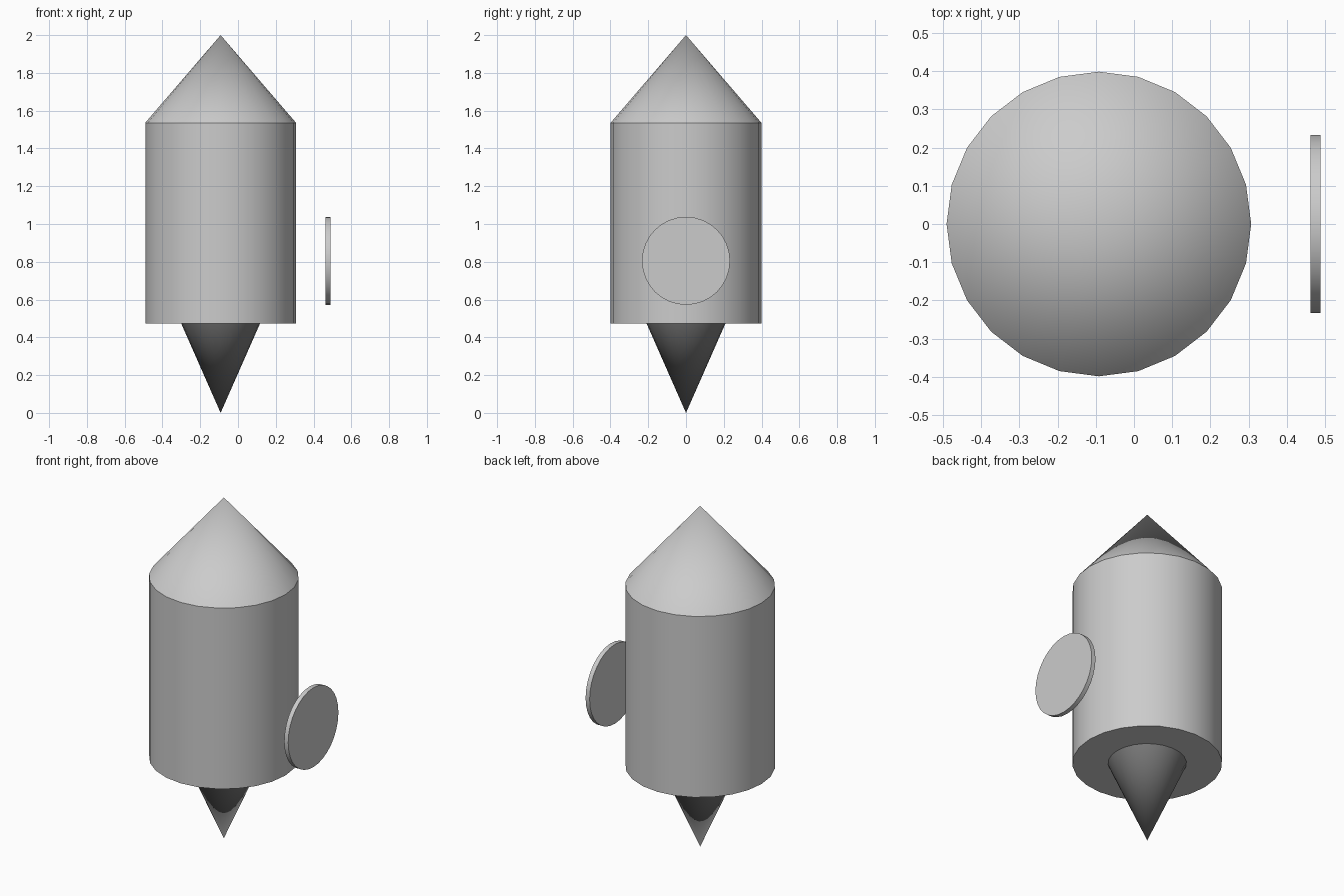
import bpy, math

if "Cube" in bpy.data.objects:
    bpy.data.objects.remove(bpy.data.objects["Cube"])

CX = -0.092   # axis of the main body


def lathe_part(name, r_bottom, r_top, z0, z1, sides=24):
    """Vertical cylinder or cone on the body axis."""
    bpy.ops.mesh.primitive_cone_add(vertices=sides, radius1=r_bottom, radius2=r_top,
                                    depth=z1 - z0, location=(CX, 0, (z0 + z1) / 2))
    return finish(name)


def finish(name):
    ob = bpy.context.object
    ob.name = ob.data.name = name
    bpy.ops.object.shade_smooth_by_angle(angle=math.radians(30))
    return ob


# Main body and pointed nose
lathe_part("body", 0.399, 0.399, 0.474, 1.536)
lathe_part("nose_cone", 0.399, 0, 1.536, 2.0)

# Dark spike under the body
spike = lathe_part("bottom_spike", 0, 0.209, 0.0, 0.474)
dark = bpy.data.materials.new("dark_grey")
dark.diffuse_color = (0.2, 0.2, 0.2, 1)
dark.use_nodes = True
dark.node_tree.nodes["Principled BSDF"].inputs["Base Color"].default_value = dark.diffuse_color
spike.data.materials.append(dark)

# Thin disc floating beside the body, facing +x
bpy.ops.mesh.primitive_cylinder_add(vertices=32, radius=0.233, depth=0.026,
                                    location=(0.476, 0, 0.805),
                                    rotation=(0, math.radians(90), 0))
finish("side_disc")
